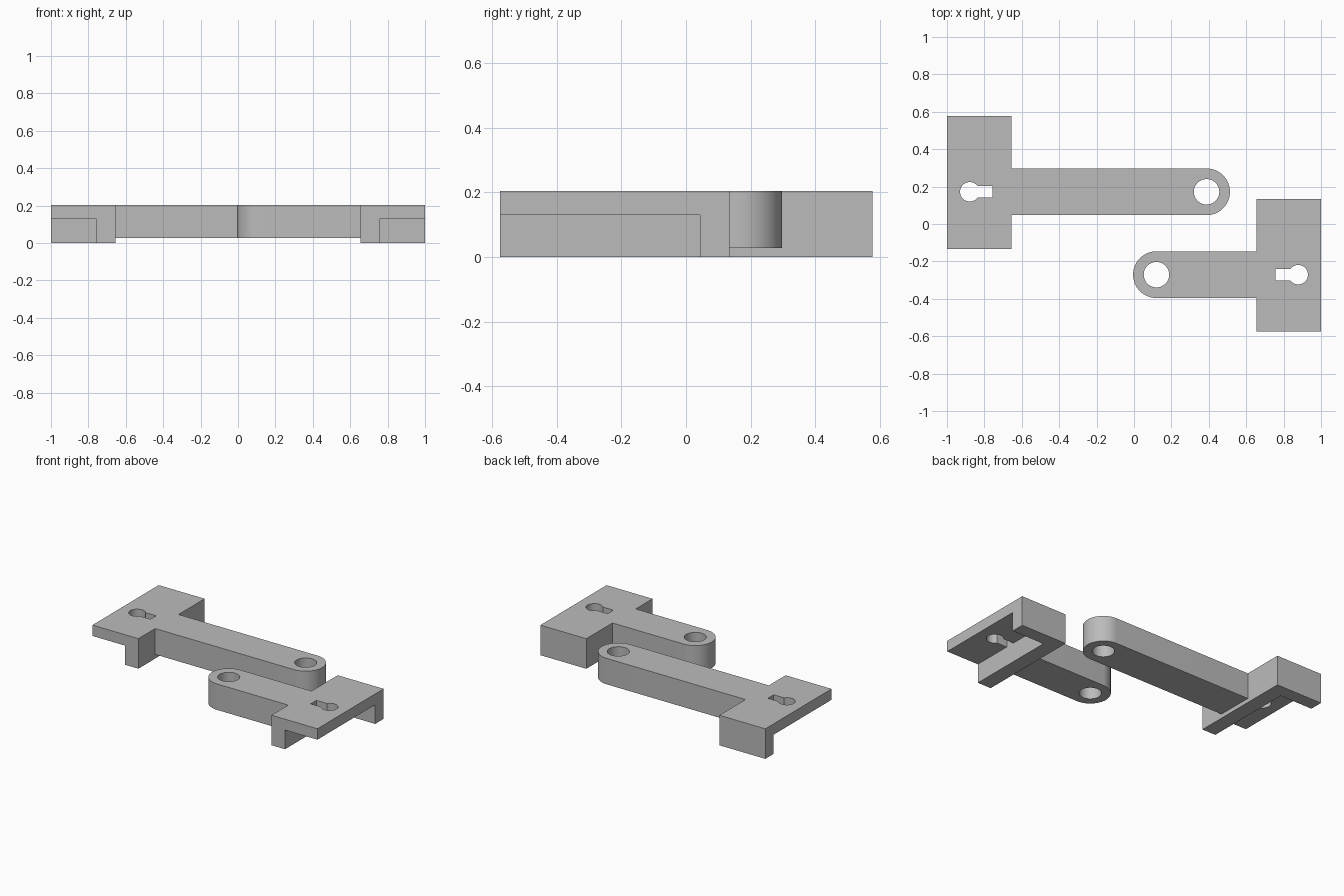
import bpy
import bmesh
from math import asin, cos, pi, sin

default = bpy.data.objects.get("Cube")
if default:
    bpy.data.objects.remove(default, do_unlink=True)

grey = bpy.data.materials.new("plain grey")
grey.use_nodes = True
grey.diffuse_color = (0.5, 0.5, 0.5, 1)
grey.node_tree.nodes["Principled BSDF"].inputs["Base Color"].default_value = (0.5, 0.5, 0.5, 1)

TOP = 0.204
HEAD_INNER, WALL_X = 0.655, 0.757


def prism(name, outline, z0, z1):
    """Extrude a flat outline between two heights."""
    bm = bmesh.new()
    face = bm.faces.new([bm.verts.new((x, y, z0)) for x, y in outline])
    ext = bmesh.ops.extrude_face_region(bm, geom=[face])
    moved = [v for v in ext["geom"] if isinstance(v, bmesh.types.BMVert)]
    bmesh.ops.translate(bm, verts=moved, vec=(0, 0, z1 - z0))
    bmesh.ops.recalc_face_normals(bm, faces=bm.faces)
    mesh = bpy.data.meshes.new(name)
    bm.to_mesh(mesh)
    bm.free()
    mesh.materials.append(grey)
    obj = bpy.data.objects.new(name, mesh)
    bpy.context.collection.objects.link(obj)
    return obj


def arc(cx, cy, r, a0, a1, n):
    return [(cx + r * cos(a0 + (a1 - a0) * i / n), cy + r * sin(a0 + (a1 - a0) * i / n))
            for i in range(n + 1)]


def rect(x0, x1, y0, y1):
    return [(x0, y0), (x1, y0), (x1, y1), (x0, y1)]


def combine(target, other, operation):
    """Apply a boolean and remove the second object."""
    mod = target.modifiers.new(operation.lower(), 'BOOLEAN')
    mod.operation, mod.solver, mod.object = operation, 'EXACT', other
    bpy.ops.object.select_all(action='DESELECT')
    bpy.context.view_layer.objects.active = target
    target.select_set(True)
    bpy.ops.object.modifier_apply(modifier=mod.name)
    bpy.data.objects.remove(other, do_unlink=True)


def bracket(name, side, cy, pivot_x):
    """T-shaped bracket; head on the given side, pivot_x measured towards it."""
    def flip(points):
        return [(side * x, y) for x, y in points]

    # Head block, open underneath towards the outside and the front
    body = prism(name, flip(rect(HEAD_INNER, 1, cy - 0.305, cy + 0.405)), 0, TOP)
    recess = prism("recess", flip(rect(WALL_X, 1.2, cy - 0.5, cy + 0.315)), -0.1, 0.13)
    combine(body, recess, 'DIFFERENCE')

    # Arm with a rounded end
    outline = arc(pivot_x, cy, 0.125, pi / 2, 3 * pi / 2, 32)
    outline += [(0.7, cy - 0.125), (0.7, cy + 0.125)]
    combine(body, prism("arm", flip(outline), 0.028, TOP), 'UNION')

    # Pivot hole
    hole = arc(pivot_x, cy, 0.068, 0, 2 * pi, 48)[:-1]
    combine(body, prism("pivot_hole", flip(hole), -0.1, 0.3), 'DIFFERENCE')

    # Keyhole: round opening with a slot towards the arm
    half, r = 0.031, 0.052
    a = asin(half / r)
    keyhole = arc(0.878, cy, r, a - pi, pi - a, 40)
    keyhole += [(WALL_X, cy + half), (WALL_X, cy - half)]
    combine(body, prism("keyhole", flip(keyhole), 0.08, 0.3), 'DIFFERENCE')

    bpy.ops.object.shade_smooth_by_angle(angle=pi / 6)


bracket("long_bracket", -1, 0.172, -0.388)
bracket("short_bracket", 1, -0.271, 0.12)
